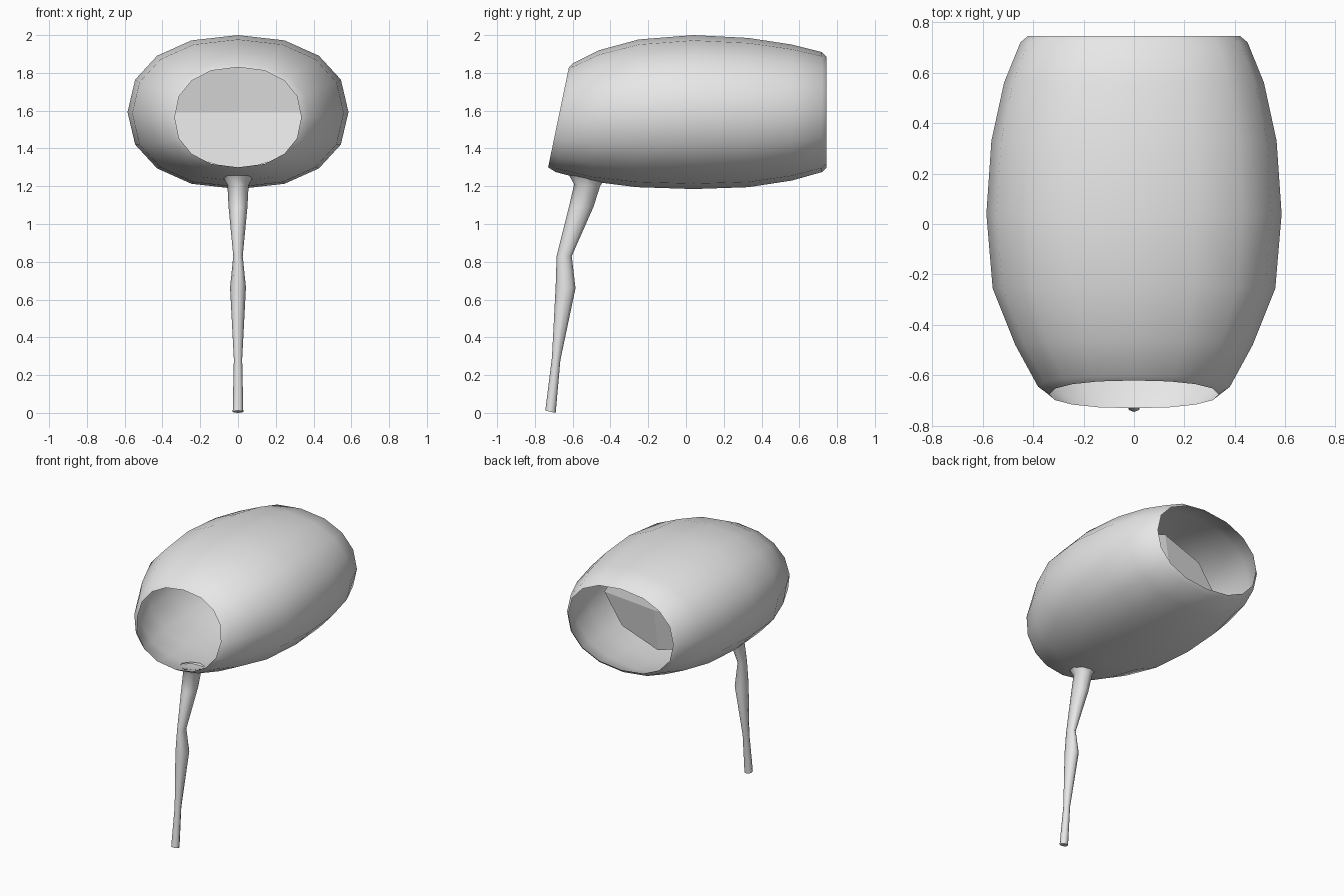
import bpy, bmesh
from math import sin, cos, pi

cube = bpy.data.objects.get("Cube")
if cube:
    bpy.data.objects.remove(cube, do_unlink=True)

grey = bpy.data.materials.new("light_grey")
grey.use_nodes = True
grey.diffuse_color = (0.8, 0.8, 0.8, 1)
grey.node_tree.nodes["Principled BSDF"].inputs["Base Color"].default_value = (0.8, 0.8, 0.8, 1)


def rounded(v, power):
    return abs(v) ** power * (1 if v >= 0 else -1)


def ring(sides, half_width, top, bottom, power=1):
    """Oval ring around the y-z segment from top to bottom."""
    (yt, zt), (yb, zb) = top, bottom
    points = []
    for i in range(sides):
        a = 2 * pi * i / sides
        s = rounded(sin(a), power)
        points.append((half_width * rounded(cos(a), power),
                       (yt + yb) / 2 + s * (yt - yb) / 2,
                       (zt + zb) / 2 + s * (zt - zb) / 2))
    return points


def loft(name, rings, cap_end=False, smooth=True):
    bm = bmesh.new()
    loops = [[bm.verts.new(p) for p in r] for r in rings]
    for a, b in zip(loops, loops[1:]):
        for i in range(len(a)):
            j = (i + 1) % len(a)
            bm.faces.new((a[i], a[j], b[j], b[i]))
    if cap_end:
        bm.faces.new(loops[-1])
    bmesh.ops.recalc_face_normals(bm, faces=bm.faces)
    return finish(name, bm, smooth)


def finish(name, bm, smooth):
    mesh = bpy.data.meshes.new(name)
    bm.to_mesh(mesh)
    bm.free()
    mesh.materials.append(grey)
    obj = bpy.data.objects.new(name, mesh)
    bpy.context.collection.objects.link(obj)
    if smooth:
        bpy.ops.object.select_all(action='DESELECT')
        obj.select_set(True)
        bpy.context.view_layer.objects.active = obj
        bpy.ops.object.shade_smooth_by_angle(angle=pi / 3)
    return obj


# Open barrel shell: half width, top (y, z), bottom (y, z) from front to back
shell = [
    (0.335, (-0.62, 1.83), (-0.73, 1.30)),
    (0.38, (-0.60, 1.85), (-0.69, 1.275)),
    (0.47, (-0.46, 1.92), (-0.50, 1.225)),
    (0.56, (-0.25, 1.977), (-0.26, 1.195)),
    (0.585, (0.04, 2.0), (0.04, 1.185)),
    (0.565, (0.33, 1.985), (0.33, 1.195)),
    (0.515, (0.56, 1.95), (0.56, 1.23)),
    (0.45, (0.72, 1.91), (0.72, 1.275)),
    (0.42, (0.745, 1.885), (0.745, 1.30)),
]
loft("barrel_shell", [ring(16, w, t, b, 0.9) for w, t, b in shell])

# Thin leg: half width, back edge (y, z), front edge (y, z) from top to foot
leg = [
    (0.078, (-0.435, 1.23), (-0.62, 1.26)),
    (0.056, (-0.455, 1.20), (-0.592, 1.21)),
    (0.05, (-0.49, 1.09), (-0.62, 1.09)),
    (0.025, (-0.605, 0.83), (-0.685, 0.83)),
    (0.042, (-0.585, 0.66), (-0.69, 0.67)),
    (0.022, (-0.665, 0.28), (-0.71, 0.29)),
    (0.028, (-0.69, 0.0), (-0.745, 0.012)),
]
loft("leg", [ring(8, w, t, b) for w, t, b in leg], cap_end=True)

# Inner baffle: shallow eight-sided dish of four flat quarters
bm = bmesh.new()
tip = bm.verts.new((0, 0.37, 1.59))
rim = []
for i in range(8):
    a = pi * i / 4
    depth = 0.05 if i % 2 == 0 else 0.07
    rim.append(bm.verts.new((0.43 * cos(a), 0.37 - depth, 1.59 + 0.31 * sin(a))))
for i in range(0, 8, 2):
    bm.faces.new((tip, rim[(i + 2) % 8], rim[i + 1], rim[i]))
finish("inner_baffle", bm, False)
